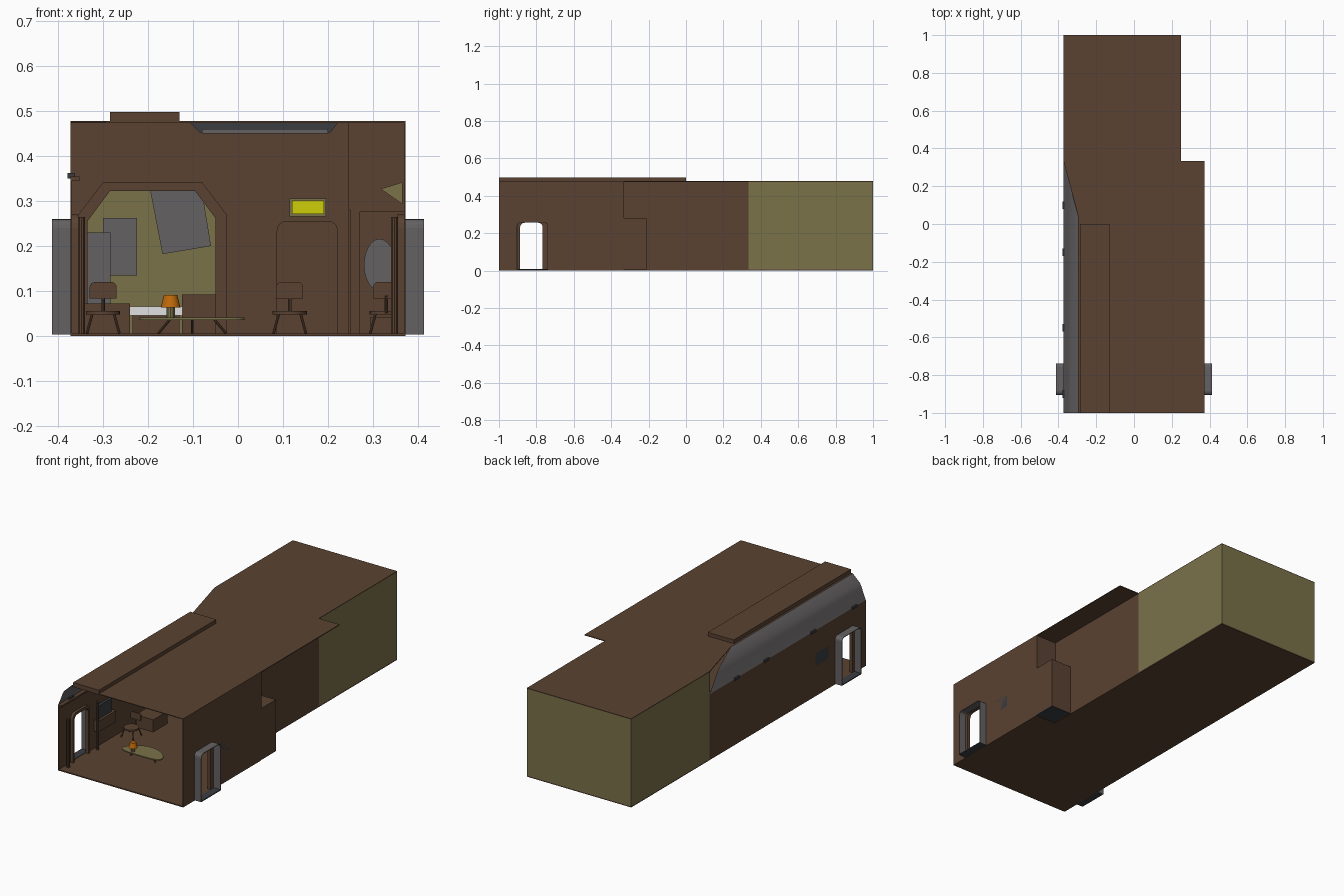
import bpy, bmesh, math
from mathutils import Vector

cube = bpy.data.objects.get("Cube")
if cube:
    bpy.data.objects.remove(cube, do_unlink=True)


def material(name, *rgb):
    lin = [((c / 255 + 0.055) / 1.055) ** 2.4 if c > 10 else c / 255 / 12.92 for c in rgb]
    m = bpy.data.materials.new(name)
    m.use_nodes = True
    m.diffuse_color = (*lin, 1)
    m.node_tree.nodes["Principled BSDF"].inputs["Base Color"].default_value = (*lin, 1)
    return m


BROWN = material("brown panel", 90, 66, 50)
OLIVE = material("olive wall", 122, 114, 74)
GREY = material("grey metal", 100, 97, 98)
DARK = material("dark grey", 58, 60, 64)
WHITE = material("pale white", 225, 225, 225)
ORANGE = material("orange shade", 190, 105, 10)
YELLOW = material("yellow sign", 205, 205, 10)


def finish(name, bm, mat, smooth=False):
    bmesh.ops.recalc_face_normals(bm, faces=bm.faces)
    me = bpy.data.meshes.new(name)
    bm.to_mesh(me)
    bm.free()
    me.materials.append(mat)
    ob = bpy.data.objects.new(name, me)
    bpy.context.scene.collection.objects.link(ob)
    if smooth:
        bpy.context.view_layer.objects.active = ob
        ob.select_set(True)
        bpy.ops.object.shade_smooth_by_angle()
        ob.select_set(False)
    return ob


def prism(name, pts, axis, a, b, mat):
    """Extrude a flat outline along an axis from a to b."""
    place = {"x": lambda p, d: (d, p[0], p[1]),
             "y": lambda p, d: (p[0], d, p[1]),
             "z": lambda p, d: (p[0], p[1], d)}[axis]
    bm = bmesh.new()
    low = [bm.verts.new(place(p, a)) for p in pts]
    high = [bm.verts.new(place(p, b)) for p in pts]
    bm.faces.new(low)
    bm.faces.new(high)
    for i in range(len(pts)):
        j = (i + 1) % len(pts)
        bm.faces.new((low[i], low[j], high[j], high[i]))
    return finish(name, bm, mat)


def box(name, x, y, z, mat):
    return prism(name, [(x[0], y[0]), (x[1], y[0]), (x[1], y[1]), (x[0], y[1])],
                 "z", z[0], z[1], mat)


def rod(name, p, q, r, mat, r2=None, sides=10):
    p, q = Vector(p), Vector(q)
    bm = bmesh.new()
    bmesh.ops.create_cone(bm, cap_ends=True, segments=sides, radius1=r,
                          radius2=r if r2 is None else r2, depth=(q - p).length)
    bm.transform((q - p).to_track_quat("Z", "Y").to_matrix().to_4x4())
    bmesh.ops.translate(bm, verts=bm.verts, vec=(p + q) / 2)
    return finish(name, bm, mat, True)


def arch(a, b, base, top, r):
    """Doorway outline with rounded upper corners, from a up and over to b."""
    pts = [(a, base)]
    for centre, start in ((a + r, math.pi), (b - r, math.pi / 2)):
        for i in range(5):
            t = start - i * math.pi / 8
            pts.append((centre + r * math.cos(t), top - r + r * math.sin(t)))
    return pts + [(b, base)]


W, N, H, MID, T = 0.373, 0.25, 0.478, 0.333, 0.004
FLOOR = 0.006
ALC0, ALC1 = -0.335, -0.21

# Floor and roof
prism("floor", [(-W, -1), (W, -1), (W, ALC0), (N, ALC0), (N, 1), (-W, 1)], "z", 0, FLOOR, BROWN)
prism("roof", [(-0.295, -1), (W, -1), (W, MID), (N, MID), (N, 1), (-W, 1), (-W, MID),
               (-0.295, 0.04)], "z", H - T, H, BROWN)
box("roof_slab", (-0.285, -0.13), (-1, 0), (H, 0.498), BROWN)

# Side walls, with a doorway on each side, and tunnel frames outside
door = arch(-0.887, -0.766, FLOOR, 0.256, 0.025)
for side, s, end, top in (("left", 1, ALC0, H), ("right", -1, MID, 0.355)):
    outline = [(-1, FLOOR)] + door + [(end, FLOOR), (end, top), (-1, top)]
    prism(side + "_wall", outline, "x", s * (W - T), s * W, BROWN)
    outer = arch(-0.905, -0.738, 0.003, 0.26, 0.02)
    inner = arch(-0.902, -0.741, 0.003, 0.257, 0.018)
    prism(side + "_door_frame", outer + inner[::-1], "x", s * W, s * 0.414, GREY)
    box(side + "_door_sill", sorted((s * W, s * 0.414)), (-0.902, -0.741), (0.003, 0.008), DARK)
    # Trim around the doorway inside
    trim = arch(-0.9, -0.753, FLOOR, 0.27, 0.03)
    prism(side + "_door_trim", trim + door[::-1], "x", s * 0.355, s * (W - T), BROWN)
    # Wall consoles and posts
    for i, y in enumerate((-0.95, -0.7)):
        rod(f"{side}_post_{i}", (s * 0.348, y, FLOOR), (s * 0.348, y, 0.265), 0.008, BROWN)
    box(side + "_console", sorted((s * 0.342, s * W)), (-0.7, -0.55), (0.1, 0.16), BROWN)
    box(side + "_console_screen", sorted((s * 0.355, s * W)), (-0.68, -0.57), (0.16, 0.23), DARK)

# Narrower wall and the alcove that bulges from it
box("inner_left_wall", (N - T, N), (ALC1, MID), (FLOOR, H), BROWN)
box("upper_alcove_wall", (N - T, N), (ALC0, ALC1), (0.28, H), BROWN)
box("step_wall", (N, W), (ALC0, ALC0 + T), (0.28, H), BROWN)
box("alcove_jamb", (N, 0.27), (ALC0, ALC0 + T), (FLOOR, 0.28), BROWN)
box("alcove_side", (W - T, W), (ALC0, ALC1), (FLOOR, 0.28), BROWN)
box("alcove_back", (N, W), (ALC1 - T, ALC1), (FLOOR, 0.28), BROWN)
box("alcove_top", (N, W), (ALC0, ALC1), (0.276, 0.28), BROWN)
box("alcove_base", (N, W), (ALC0, ALC1), (0.002, FLOOR), DARK)
box("alcove_bench", (0.295, 0.355), (-0.3, ALC1 - T), (FLOOR, 0.042), BROWN)
disc = [(0.315 + 0.035 * math.cos(t * math.pi / 12), 0.158 + 0.058 * math.sin(t * math.pi / 12))
        for t in range(24)]
prism("alcove_mirror", disc, "y", -0.224, -0.216, GREY)
prism("hanging_pennant", [(0.317, 0.327), (0.366, 0.342), (0.366, 0.293)], "y", -0.345, -0.339, OLIVE)

# Sloping window band, cut off along the diagonal roof edge
band = [(-W, 0.355), (-0.357, 0.393), (-0.348, 0.418), (-0.338, 0.438), (-0.295, H)]
bm = bmesh.new()
rows = []
for x, z in band:
    far = 0.04 + (-0.295 - x) / 0.078 * 0.293
    rows.append([bm.verts.new((x, -1, z)), bm.verts.new((x, far, z))])
for a, b in zip(rows, rows[1:]):
    bm.faces.new((a[0], a[1], b[1], b[0]))
finish("window_band", bm, GREY, True)
box("window_ledge", (-W, -0.352), (-1, MID), (0.345, 0.355), BROWN)
for i, y in enumerate((-0.9, -0.55, -0.15, 0.1)):
    box(f"ledge_lamp_{i}", (-0.379, -0.362), (y - 0.02, y + 0.02), (0.35, 0.362), DARK)

# Dividing wall with the angled archway, its raised frame, door and sign
hole = [(-0.335, FLOOR), (-0.335, 0.255), (-0.285, 0.322), (-0.095, 0.322), (-0.05, 0.262), (-0.05, FLOOR)]
rim = [(-0.355, FLOOR), (-0.355, 0.27), (-0.3, 0.342), (-0.08, 0.342), (-0.025, 0.27), (-0.025, FLOOR)]
prism("dividing_wall", [(-W, FLOOR)] + hole + [(N, FLOOR), (N, H - T), (-W, H - T)],
      "y", MID - T, MID, BROWN)
prism("arch_frame", rim + hole[::-1], "y", 0.31, MID - T, BROWN)
prism("back_door", arch(0.086, 0.222, FLOOR, 0.256, 0.022), "y", MID - 0.01, MID - T, BROWN)
box("sign_frame", (0.115, 0.196), (MID - 0.01, MID - T), (0.266, 0.306), OLIVE)
box("sign", (0.12, 0.191), (MID - 0.015, MID - 0.01), (0.271, 0.301), YELLOW)

# Ceiling light tray
prism("ceiling_tray", [(-0.107, H - T), (-0.085, 0.452), (0.205, 0.452), (0.222, H - T)],
      "y", -0.75, 0.2, DARK)
box("ceiling_light", (-0.08, 0.2), (-0.755, 0.205), (0.45, 0.46), GREY)

# Back room walls and contents
box("rear_wall", (-W, N), (1 - T, 1), (FLOOR, H - T), OLIVE)
box("rear_left_wall", (N - T, N), (MID, 1), (FLOOR, H - T), OLIVE)
box("rear_right_wall", (-W, T - W), (MID, 1), (FLOOR, H - T), OLIVE)
box("bed_mattress", (-0.24, -0.125), (0.5, 0.9), (0.045, 0.066), WHITE)
box("bed_base", (-0.235, -0.13), (0.51, 0.89), (FLOOR, 0.045), BROWN)
box("bedside_cabinet", (-0.125, -0.05), (0.5, 0.65), (FLOOR, 0.092), BROWN)
prism("tilted_screen", [(-0.195, 0.322), (-0.08, 0.322), (-0.06, 0.2), (-0.168, 0.182)],
      "y", 0.98, 0.988, GREY)
box("square_screen", (-0.3, -0.225), (0.98, 0.988), (0.135, 0.262), GREY)
box("low_screen", (-0.34, -0.284), (0.95, 0.958), (0.07, 0.23), GREY)
box("wall_cabinet", (-0.345, -0.24), (-0.38, -0.26), (FLOOR, 0.072), BROWN)

# Low curved table with splayed legs, and the lamp on it
cx, cy = -0.102, -0.655
outline = []
for i in range(32):
    t = i * math.pi / 16
    x, y = 0.117 * math.cos(t), 0.055 * math.sin(t)
    outline.append((cx + x, cy + y - 0.025 * (x / 0.117) ** 2 + 0.01))
prism("table_top", outline, "z", 0.035, 0.041, OLIVE)
for i, (dx, dy) in enumerate(((-1, -0.2), (1, -0.2), (0, 1))):
    rod(f"table_leg_{i}", (cx + 0.075 * dx, cy + 0.04 * dy, FLOOR),
        (cx + 0.05 * dx, cy + 0.02 * dy, 0.036), 0.003, BROWN)
rod("lamp_base", (-0.15, -0.68, 0.041), (-0.15, -0.68, 0.063), 0.01, OLIVE)
rod("lamp_shade", (-0.15, -0.68, 0.063), (-0.15, -0.68, 0.091), 0.022, ORANGE, 0.015, 20)


# Chairs
def chair(name, x, y, face):
    rod(name + "_seat", (x, y, 0.048), (x, y, 0.056), 0.038, BROWN, sides=20)
    for i, (a, b) in enumerate(((-1, -1), (-1, 1), (1, -1), (1, 1))):
        rod(f"{name}_leg_{i}", (x + a * 0.036, y + b * 0.036, FLOOR),
            (x + a * 0.024, y + b * 0.024, 0.05), 0.003, BROWN)
    yb = y + face * 0.035
    rod(name + "_stem", (x, yb, 0.05), (x, yb + face * 0.006, 0.09), 0.004, BROWN)
    rest = arch(x - 0.03, x + 0.03, 0.083, 0.12, 0.012)
    prism(name + "_backrest", rest, "y", yb, yb + face * 0.008, BROWN)


chair("window_chair", -0.3, -0.48, 1)
chair("door_chair", 0.115, -0.25, 1)
chair("alcove_chair", 0.33, -0.5, -1)
